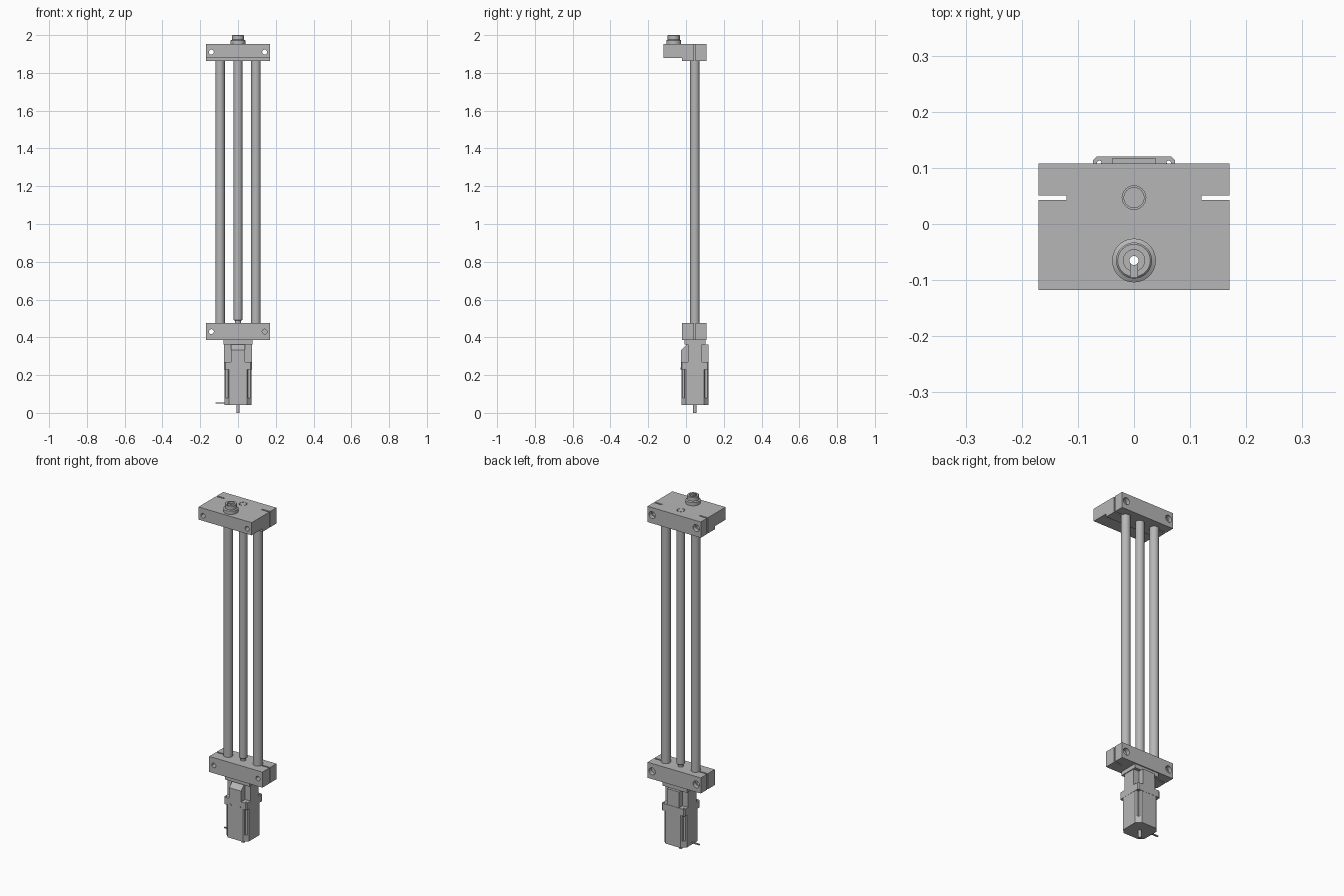
import bpy, bmesh, math

if "Cube" in bpy.data.objects:
    bpy.data.objects.remove(bpy.data.objects["Cube"])

grey = bpy.data.materials.new("machined grey")
grey.diffuse_color = (0.47, 0.47, 0.47, 1)
grey.use_nodes = True
grey.node_tree.nodes["Principled BSDF"].inputs["Base Color"].default_value = grey.diffuse_color
RY = 0.047  # depth of the rod and motor axis


def finish(bm, name, smooth=False):
    bmesh.ops.recalc_face_normals(bm, faces=bm.faces)
    me = bpy.data.meshes.new(name)
    bm.to_mesh(me)
    bm.free()
    ob = bpy.data.objects.new(name, me)
    bpy.context.collection.objects.link(ob)
    me.materials.append(grey)
    if smooth:
        shade(ob)
    return ob


def shade(ob):
    bpy.ops.object.select_all(action='DESELECT')
    ob.select_set(True)
    bpy.context.view_layer.objects.active = ob
    bpy.ops.object.shade_smooth_by_angle(angle=math.radians(30))


def prism(name, pts, lo, hi, axis='z'):
    """Extrude an outline: (x, y) along z, or (y, z) along x."""
    bm = bmesh.new()
    place = (lambda p, h: (p[0], p[1], h)) if axis == 'z' else (lambda p, h: (h, p[0], p[1]))
    a = [bm.verts.new(place(p, lo)) for p in pts]
    b = [bm.verts.new(place(p, hi)) for p in pts]
    bm.faces.new(a[::-1])
    bm.faces.new(b)
    for i in range(len(pts)):
        j = (i + 1) % len(pts)
        bm.faces.new((a[i], a[j], b[j], b[i]))
    return finish(bm, name)


def box(name, x0, x1, y0, y1, z0, z1):
    return prism(name, [(x0, y0), (x1, y0), (x1, y1), (x0, y1)], z0, z1)


def lathe(name, profile, x, y, seg=40):
    """Spin a closed or axis-ended (radius, z) profile around a vertical axis."""
    bm = bmesh.new()
    vs = [bm.verts.new((r, 0, z)) for r, z in profile]
    es = [bm.edges.new((vs[i], vs[i + 1])) for i in range(len(vs) - 1)]
    bmesh.ops.spin(bm, geom=vs + es, cent=(0, 0, 0), axis=(0, 0, 1),
                   angle=math.tau, steps=seg)
    bmesh.ops.remove_doubles(bm, verts=bm.verts, dist=1e-5)
    bmesh.ops.translate(bm, verts=bm.verts, vec=(x, y, 0))
    return finish(bm, name, True)


def rod(name, x, y, r, z0, z1, bevel=0.0):
    return lathe(name, [(0, z0), (r - bevel, z0), (r, z0 + bevel),
                        (r, z1 - bevel), (r - bevel, z1), (0, z1)] if bevel else
                 [(0, z0), (r, z0), (r, z1), (0, z1)], x, y)


def cross_rod(name, x, z, r, y0, y1):
    """Cylinder running front to back."""
    ob = rod(name, 0, 0, r, y0, y1)
    for v in ob.data.vertices:
        px, py, pz = v.co
        v.co = (px + x, pz, z - py)
    return ob


def cut(ob, cutters):
    bpy.context.view_layer.objects.active = ob
    for c in cutters:
        m = ob.modifiers.new("cut", 'BOOLEAN')
        m.operation, m.solver, m.object = 'DIFFERENCE', 'EXACT', c
        bpy.ops.object.modifier_apply(modifier=m.name)
        bpy.data.objects.remove(c)
    shade(ob)


def block_cutters(z0, z1, zh):
    """Clamp slots, bolt holes and counterbores of one end block."""
    out = []
    for s in (-1, 1):
        xs = sorted((s * 0.12, s * 0.2))
        out.append(box("slot_cutter", xs[0], xs[1], 0.043, 0.051, z0 - 0.02, z1 + 0.02))
        out.append(cross_rod("bolt_cutter", s * 0.141, zh, 0.013, -0.2, 0.2))
        out.append(cross_rod("counterbore_cutter", s * 0.141, zh, 0.02, 0.085, 0.2))
    return out


# Upper block with its stepped underside
top = prism("upper_block", [(-0.118, 1.88), (-0.02, 1.88), (-0.02, 1.862),
                            (0.108, 1.862), (0.108, 1.953), (-0.118, 1.953)],
            -0.17, 0.17, 'x')
cut(top, block_cutters(1.86, 1.953, 1.91) + [
    rod("drive_bore_cutter", 0, -0.065, 0.008, 1.8, 2.1),
    rod("bearing_recess_cutter", 0, RY, 0.021, 1.935, 2.1)])
rod("screw_end", 0, RY, 0.0185, 1.93, 1.953)

# Lower block
low = box("lower_block", -0.17, 0.17, -0.02, 0.108, 0.385, 0.475)
cut(low, block_cutters(0.385, 0.475, 0.43))

# Guide rods and lead screw
for side, s in (("left", -1), ("right", 1)):
    rod(side + "_guide_rod", s * 0.095, RY, 0.025, 0.47, 1.87)
rod("lead_screw", 0, RY, 0.023, 0.488, 1.87, 0.005)
rod("lead_screw_neck", 0, RY, 0.015, 0.47, 0.495)

# Hollow drive coupling on top, with a keyway at the front
coupling = lathe("drive_coupling", [
    (0.008, 1.95), (0.039, 1.95), (0.039, 1.972), (0.032, 1.976), (0.032, 1.997),
    (0.029, 2.0), (0.019, 2.0), (0.019, 1.99), (0.008, 1.99), (0.008, 1.95)], 0, -0.065)
cut(coupling, [box("keyway_cutter", -0.006, 0.006, -0.095, -0.065, 1.982, 2.1)])


def octagon(h, c):
    q = h - c
    return [(x, y + RY) for x, y in ((-q, -h), (q, -h), (h, -q), (h, q),
                                     (q, h), (-q, h), (-h, q), (-h, -q))]


# Motor body with grooved corners
body = prism("motor_body", octagon(0.072, 0.024), 0.042, 0.23)
cut(body, [box("groove_cutter", sx * 0.06 - 0.006, sx * 0.06 + 0.006,
               RY + sy * 0.06 - 0.006, RY + sy * 0.06 + 0.006, 0.08, 0.3)
           for sx in (-1, 1) for sy in (-1, 1)])

# Motor flange with corner bolt holes
flange = prism("motor_flange", octagon(0.073, 0.006), 0.23, 0.27)
cut(flange, [rod("flange_hole_cutter", sx * 0.062, RY + sy * 0.062, 0.004, 0.2, 0.3)
             for sx in (-1, 1) for sy in (-1, 1)])

# Cross-shaped coupling housing, its front arm sloped at the top
box("housing_cross_arm", -0.073, 0.073, 0.01, 0.084, 0.27, 0.362)
prism("housing_long_arm", [(-0.026, 0.27), (0.118, 0.27), (0.118, 0.362),
                           (0.005, 0.362), (-0.026, 0.332)], -0.038, 0.038, 'x')
box("adapter_plate", -0.078, 0.078, -0.008, 0.102, 0.362, 0.386)

# Tail shaft, small cover screw and cable
rod("tail_shaft", 0, RY, 0.009, 0, 0.05)
for x in (-0.03, 0.03):
    cross_rod("cover_screw", x, 0.235, 0.006, -0.028, -0.02)
box("motor_cable", -0.12, -0.07, 0.043, 0.051, 0.05, 0.056)
